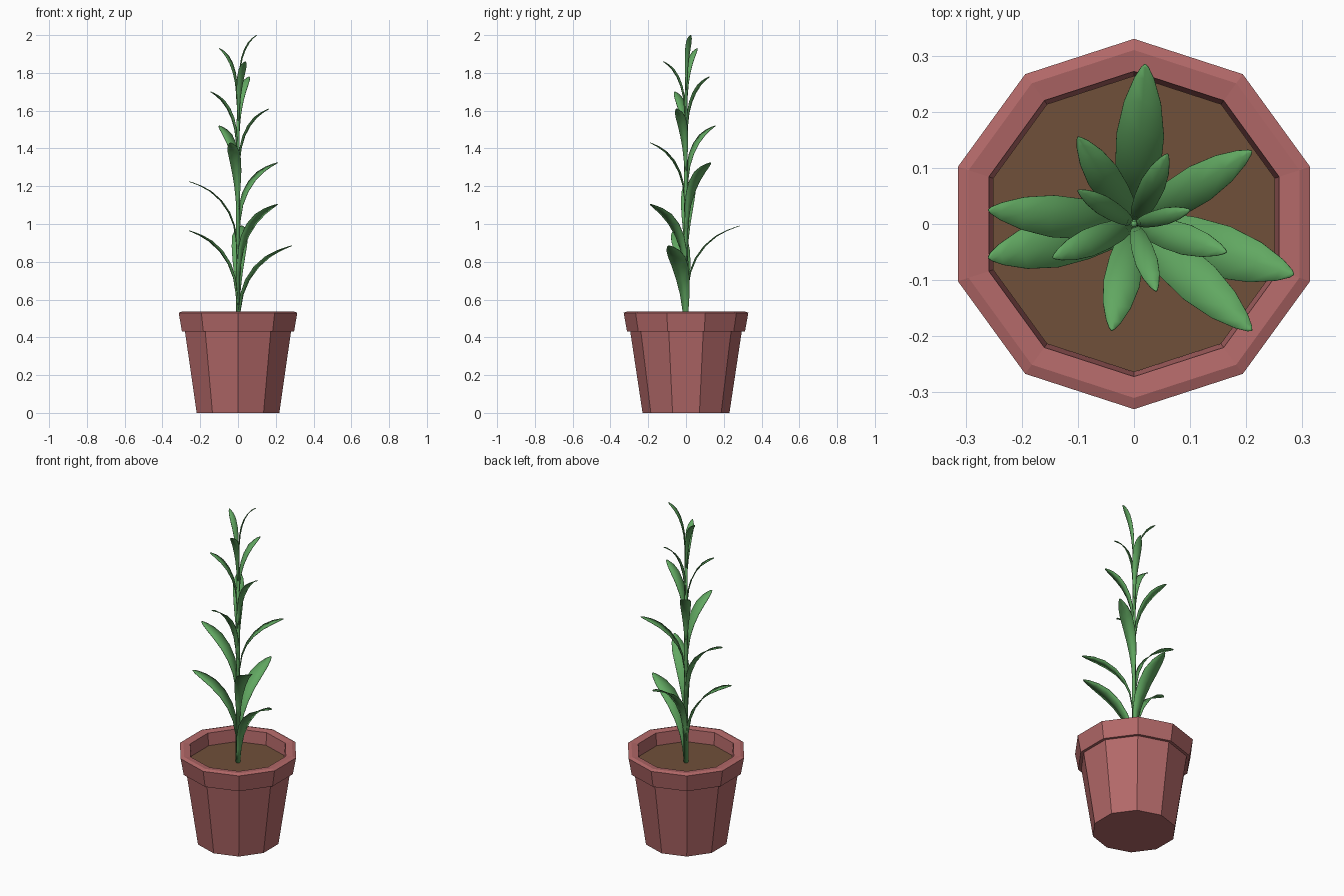
import bpy, bmesh, math
from mathutils import Vector

if "Cube" in bpy.data.objects:
    bpy.data.objects.remove(bpy.data.objects["Cube"])


def material(name, rgb):
    m = bpy.data.materials.new(name)
    m.diffuse_color = (*rgb, 1)
    m.use_nodes = True
    m.node_tree.nodes["Principled BSDF"].inputs["Base Color"].default_value = m.diffuse_color
    return m


CLAY = material("clay", (0.45, 0.14, 0.14))
SOIL = material("soil", (0.16, 0.08, 0.042))
LEAF = material("leaf_green", (0.12, 0.39, 0.12))


def add_object(name, bm, mat, smooth=False):
    bmesh.ops.recalc_face_normals(bm, faces=bm.faces)
    me = bpy.data.meshes.new(name)
    bm.to_mesh(me)
    bm.free()
    me.materials.append(mat)
    for p in me.polygons:
        p.use_smooth = smooth
    ob = bpy.data.objects.new(name, me)
    bpy.context.collection.objects.link(ob)
    return ob


def lathe(name, profile, sides, mat, smooth=False):
    """Stack of polygon rings (radius, z), capped at both ends."""
    bm = bmesh.new()
    rings = []
    for r, z in profile:
        rings.append([bm.verts.new((r * math.cos(a), r * math.sin(a), z))
                      for a in (math.pi / 2 + math.tau * i / sides for i in range(sides))])
    for a, b in zip(rings, rings[1:]):
        for i in range(sides):
            j = (i + 1) % sides
            bm.faces.new((a[i], a[j], b[j], b[i]))
    bm.faces.new(rings[0])
    bm.faces.new(rings[-1])
    return add_object(name, bm, mat, smooth)


# Ten-sided pot with a stepped rim and a hollow top
lathe("pot", [(0.23, 0), (0.295, 0.43), (0.312, 0.43), (0.33, 0.53), (0.31, 0.537),
              (0.272, 0.532), (0.264, 0.44)], 10, CLAY)
lathe("soil", [(0.262, 0.435), (0.264, 0.46)], 10, SOIL)

# Thin tapering stem
lathe("stem", [(0.013, 0.45), (0.011, 1.1), (0.006, 1.78)], 6, LEAF, True)

# Leaf arc: (share of reach, share of rise, share of width)
ARC = [(0.0, 0.0, 0.22), (0.02, 0.2, 0.34), (0.07, 0.4, 0.55), (0.18, 0.58, 0.78),
       (0.35, 0.74, 0.95), (0.56, 0.865, 1.0), (0.76, 0.94, 0.78), (0.91, 0.98, 0.42),
       (0.98, 0.996, 0.16), (1.0, 1.0, 0.02)]

# Leaf tips, lowest to highest
TIPS = [(0.285, -0.09, 0.885), (-0.26, -0.06, 0.965), (0.02, 0.285, 0.99), (0.21, -0.19, 1.105),
        (-0.26, 0.025, 1.225), (0.21, 0.13, 1.325), (-0.04, -0.19, 1.43), (-0.10, 0.155, 1.52),
        (0.165, -0.05, 1.61), (-0.145, -0.06, 1.70), (0.06, 0.125, 1.78), (0.04, -0.12, 1.86),
        (-0.10, 0.06, 1.93), (0.10, 0.025, 2.0)]


def leaf(index, tip):
    t = index / (len(TIPS) - 1)
    width = 0.095 * (1 - t) + 0.03 * t
    rise = 0.43 * (1 - t) + 0.29 * t
    out = Vector((tip[0], tip[1], 0))
    reach = out.length
    out.normalize()
    side = Vector((-out.y, out.x, 0))
    bm = bmesh.new()
    rows = []
    for r, h, w in ARC:
        mid = out * (0.006 + (reach - 0.006) * r) + Vector((0, 0, tip[2] - rise * (1 - h)))
        half = width * w / 2
        # edges curl slightly inward toward the stem
        curl = -out * half * 0.22 * (1 - r)
        rows.append([bm.verts.new(mid + side * half * s + curl * abs(s)) for s in (-1, 0, 1)])
    for a, b in zip(rows, rows[1:]):
        for i in range(2):
            bm.faces.new((a[i], a[i + 1], b[i + 1], b[i]))
    ob = add_object(f"leaf_{index + 1}", bm, LEAF, True)
    mod = ob.modifiers.new("thickness", 'SOLIDIFY')
    mod.thickness = 0.003
    mod.offset = 0


for i, tip in enumerate(TIPS):
    leaf(i, tip)
